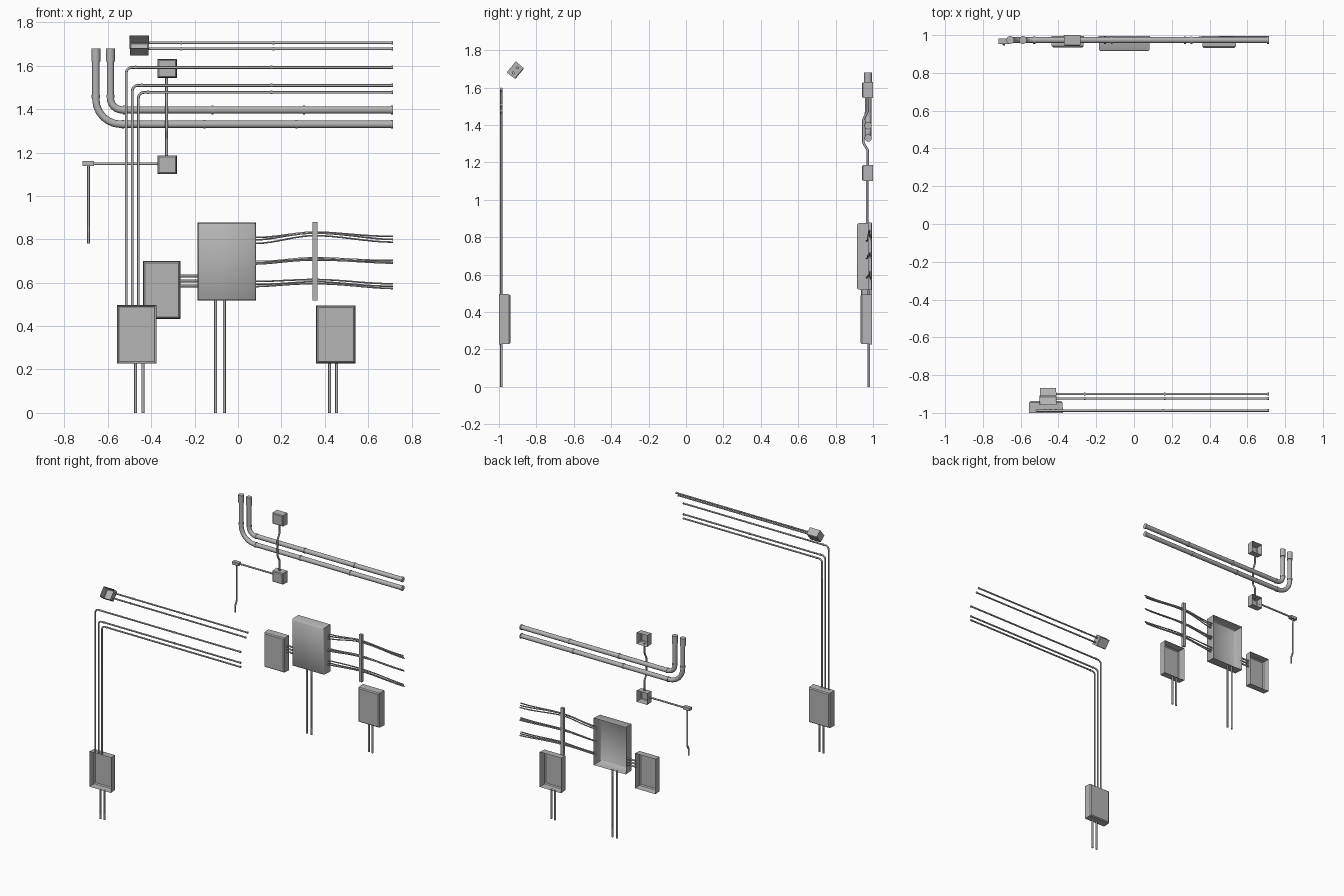
import bpy, bmesh, math
from mathutils import Vector, Matrix

if "Cube" in bpy.data.objects:
    bpy.data.objects.remove(bpy.data.objects["Cube"])

# Dark grey paint shared by every part
paint = bpy.data.materials.new("dark_grey")
paint.diffuse_color = (.46, .46, .46, 1)
paint.use_nodes = True
paint.node_tree.nodes["Principled BSDF"].inputs["Base Color"].default_value = paint.diffuse_color


def mesh_object(name, me):
    me.materials.clear()
    me.materials.append(paint)
    ob = bpy.data.objects.new(name, me)
    bpy.context.collection.objects.link(ob)
    return ob


def smooth(ob, deg):
    bpy.context.view_layer.objects.active = ob
    ob.select_set(True)
    bpy.ops.object.shade_smooth_by_angle(angle=math.radians(deg))
    ob.select_set(False)


def fillet(pts, rad, steps=6):
    """Round the corners of a path."""
    pts = [Vector(p) for p in pts]
    if rad <= 0:
        return pts
    out = [pts[0]]
    for a, b, c in zip(pts, pts[1:], pts[2:]):
        u, v = (a - b).normalized(), (c - b).normalized()
        ang = u.angle(v)
        d = min(rad / math.tan(ang / 2), (a - b).length * .49, (c - b).length * .49)
        r = d * math.tan(ang / 2)
        centre = b + (u + v).normalized() * (r / math.sin(ang / 2))
        p, q = b + u * d - centre, b + v * d - centre
        for i in range(steps + 1):
            out.append(centre + p.slerp(q, i / steps).normalized() * r)
    return out + [pts[-1]]


def pipe(name, pts, r, bend=0.0, sides=2):
    cu = bpy.data.curves.new(name, 'CURVE')
    cu.dimensions = '3D'
    cu.bevel_depth, cu.bevel_resolution, cu.use_fill_caps = r, sides, True
    path = fillet(pts, bend)
    sp = cu.splines.new('POLY')
    sp.points.add(len(path) - 1)
    for sv, p in zip(sp.points, path):
        sv.co = (*p, 1)
    tmp = bpy.data.objects.new(name + "_tmp", cu)
    bpy.context.collection.objects.link(tmp)
    bpy.context.view_layer.update()
    me = bpy.data.meshes.new_from_object(tmp.evaluated_get(bpy.context.evaluated_depsgraph_get()))
    bpy.data.objects.remove(tmp)
    ob = mesh_object(name, me)
    smooth(ob, 50)
    return ob


def tray(name, w, h, d, matrix, taper=.009):
    """Cover box open at the wall side (local +y), chamfered front at -y."""
    bm = bmesh.new()
    rings = []
    for inset, y in ((0, 0), (taper * .25, -d + taper * .8), (taper, -d)):
        a, b = w / 2 - inset, h / 2 - inset
        rings.append([bm.verts.new((x, y, z)) for x, z in ((-a, -b), (a, -b), (a, b), (-a, b))])
    for lo, hi in zip(rings, rings[1:]):
        for i in range(4):
            j = (i + 1) % 4
            bm.faces.new((lo[i], lo[j], hi[j], hi[i]))
    bm.faces.new(rings[-1])
    # Closed-box winding: point every face away from the inside
    inside = Vector((0, -d / 2, 0))
    for f in bm.faces:
        f.normal_update()
        if f.normal.dot(f.calc_center_median() - inside) < 0:
            f.normal_flip()
    bm.transform(matrix)
    me = bpy.data.meshes.new(name)
    bm.to_mesh(me)
    bm.free()
    return mesh_object(name, me)


def wall_tray(name, x0, x1, z0, z1, d, wall=.995, taper=.009):
    m = Matrix.Translation(((x0 + x1) / 2, wall, (z0 + z1) / 2))
    if wall < 0:
        m = m @ Matrix.Rotation(math.pi, 4, 'Z')
    return tray(name, x1 - x0, z1 - z0, d, m, taper)


def block(name, loc, size):
    bpy.ops.mesh.primitive_cube_add(size=1, location=loc)
    ob = bpy.context.object
    ob.name, ob.scale = name, size
    ob.data.materials.append(paint)
    ob.select_set(False)
    return ob


END = .715

# Cover boxes on both walls
smooth(wall_tray("main_cabinet", -.187, .084, .517, .877, .08), 60)
wall_tray("side_cabinet", -.438, -.265, .433, .70, .06)
wall_tray("right_cabinet", .36, .542, .227, .495, .062, .995)
wall_tray("front_cabinet", -.557, -.376, .227, .497, .062, -1)
wall_tray("upper_junction_box", -.372, -.282, 1.543, 1.63, .058, 1.0, .007)
wall_tray("lower_junction_box", -.372, -.282, 1.1, 1.187, .058, 1.0, .007)

# Pipes running down to the floor
for n, xs, y, top in (("main", (-.103, -.063), .978, .52),
                      ("right", (.422, .455), .978, .23),
                      ("front", (-.472, -.438), -.987, .23)):
    for i, x in enumerate(xs):
        pipe(f"{n}_floor_pipe_{i}", [(x, y, 0), (x, y, top)], .007)

# Short links between the two back cabinets
for i, z in enumerate((.585, .608, .631)):
    pipe(f"cabinet_link_{i}", [(-.268, .972, z), (-.186, .972, z)], .0065)

# Front wall conduits, turning from vertical to horizontal
for i, (x, z) in enumerate(((-.515, 1.592), (-.487, 1.509), (-.459, 1.477))):
    y = -.988
    pipe(f"front_conduit_{i}", [(x, y, .495), (x, y, z), (END, y, z)], .0062, .025)
    for k, cx in enumerate((x + .04, .15, END - .008)):
        pipe(f"front_conduit_collar_{i}_{k}", [(cx, y, z), (cx + .008, y, z)], .008)

# Tilted box under the slope, opening up and forward, with two conduits
slope = Vector((0, .634, .774))
normal = Vector((0, -.774, .634))
mid = Vector((-.455, -.912, 1.692))
m = Matrix((Vector((1, 0, 0)), normal, slope)).transposed().to_4x4()
tray("tilted_box", .088, .077, .058, Matrix.Translation(mid + normal * .029) @ m, .005)
for i, s in enumerate((-.018, .018)):
    p = mid + slope * s
    pipe(f"tilted_conduit_{i}", [(-.412, p.y, p.z), (END, p.y, p.z)], .006)
    for k, cx in enumerate((-.265, .16, END - .008)):
        pipe(f"tilted_collar_{i}_{k}", [(cx, p.y, p.z), (cx + .008, p.y, p.z)], .008)

# Pair of large pipes with elbows, end sleeves and collars
for i, (x, z, bend, cx) in enumerate(((-.655, 1.33, .115, (-.535, -.158, .265)),
                                      (-.588, 1.396, .055, (-.53, -.122, .3)))):
    y = .974
    pipe(f"large_pipe_{i}", [(x, y, 1.67), (x, y, z), (END, y, z)], .0168, bend, 4)
    pipe(f"large_sleeve_{i}", [(x, y, 1.62), (x, y, 1.68)], .021, 0, 4)
    pipe(f"large_elbow_collar_{i}", [(x, y, 1.452), (x, y, 1.466)], .019, 0, 4)
    for k, c in enumerate((*cx, END - .01)):
        pipe(f"large_collar_{i}_{k}", [(c, y, z), (c + .009, y, z)], .0198, 0, 4)

# Conduit between junction boxes, stepping over the large pipes
x = -.329
pipe("junction_conduit", [(x, .972, 1.55), (x, .972, 1.475), (x, .948, 1.43),
                          (x, .948, 1.305), (x, .972, 1.265), (x, .972, 1.18)], .0065, .03)

# Side conduit with elbow fitting and a drop that kinks forward
pipe("side_conduit", [(-.37, .972, 1.148), (-.67, .972, 1.148)], .0065)
fit = block("elbow_fitting", (-.69, .968, 1.149), (.055, .03, .022))
bv = fit.modifiers.new("edges", 'BEVEL')
bv.width, bv.segments = .003, 1
pipe("drop_conduit", [(-.689, .968, 1.145), (-.689, .968, .86),
                      (-.689, .95, .83), (-.689, .95, .78)], .0065, .01)

# Loose cable bundles leaving the main cabinet
bundles = (((.781, .797, .809), (.817, .828, .834), (.787, .799, .814)),
           ((.686, .693, .698), (.704, .711, .716), (.690, .695, .703)),
           ((.582, .593, .606), (.595, .605, .615), (.573, .584, .595)))
for b, (za, zb, zc) in enumerate(bundles):
    for i in range(3):
        ctrl = [Vector((.08, .965 + .008 * i, za[i])), Vector((.352, .982, zb[i])),
                Vector((END, .99 - .007 * i, zc[i]))]
        pts = []
        for seg in range(2):
            for k in range(8):
                t = k / 8
                p = ctrl[seg].lerp(ctrl[seg + 1], t)
                s = t * t * (3 - 2 * t)
                p.z = ctrl[seg].z * (1 - s) + ctrl[seg + 1].z * s
                wig = math.sin(math.pi * t)
                p.y += .004 * wig * math.cos(2.1 * i + b)
                p.z += .002 * wig * math.sin(2.1 * i + b)
                pts.append(p)
        pipe(f"cable_{b}_{i}", pts + [ctrl[2]], .0042, 0, 1)

# Vertical strap holding the cables
block("cable_strap", (.354, .983, .698), (.023, .02, .362))
